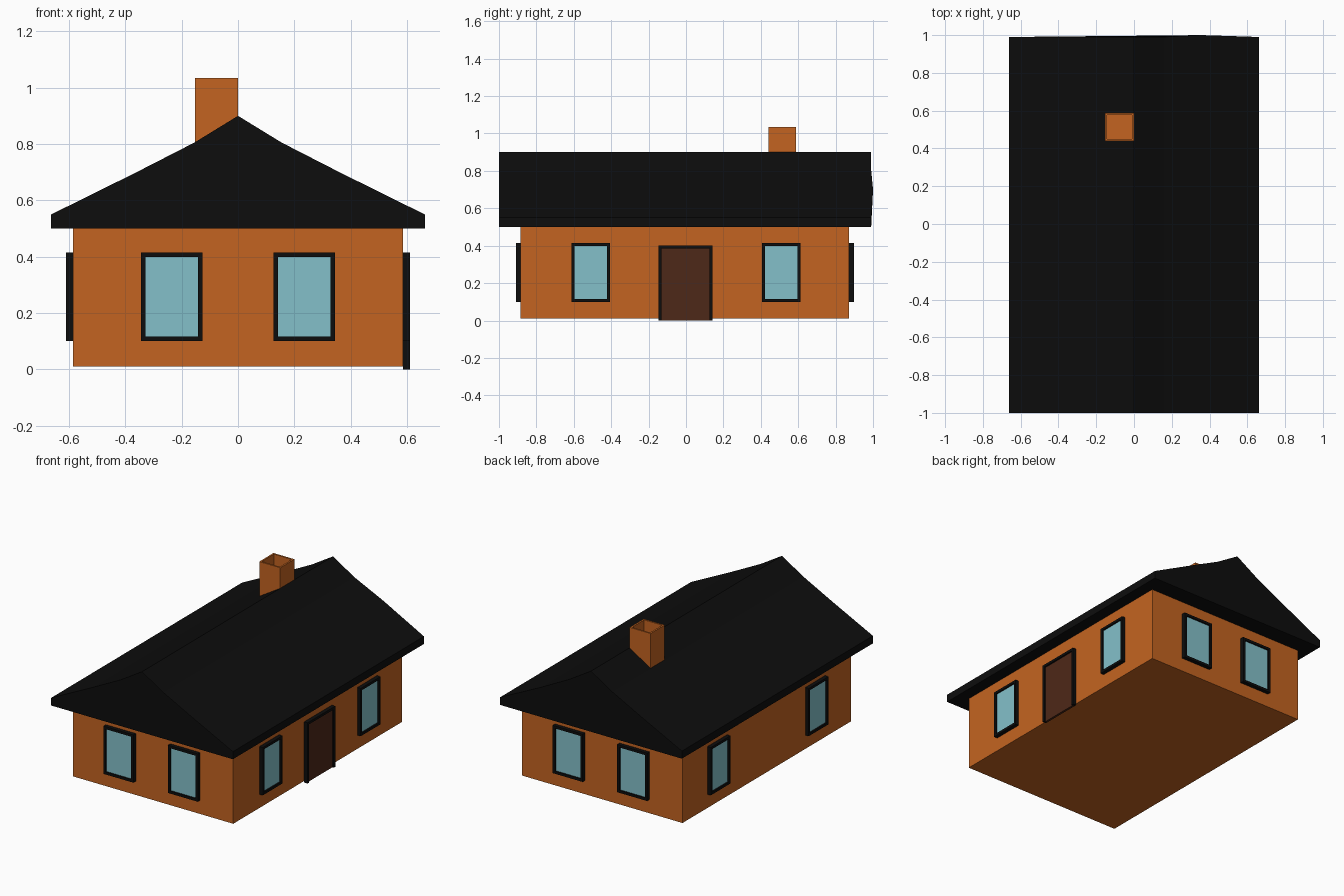
import bpy, bmesh
from math import pi
from mathutils import Matrix, Vector

if "Cube" in bpy.data.objects:
    bpy.data.objects.remove(bpy.data.objects["Cube"])


def material(name, rgb):
    m = bpy.data.materials.new(name)
    m.diffuse_color = (*rgb, 1)
    m.use_nodes = True
    m.node_tree.nodes["Principled BSDF"].inputs["Base Color"].default_value = m.diffuse_color
    return m


BRICK = material("brick", (0.55, 0.127, 0.015))
BLACK = material("black", (0.004, 0.004, 0.004))
GLASS = material("glass", (0.23, 0.53, 0.59))
WOOD = material("wood", (0.076, 0.021, 0.009))


def finish(name, bm, mat, matrix=Matrix()):
    bmesh.ops.recalc_face_normals(bm, faces=bm.faces)
    me = bpy.data.meshes.new(name)
    bm.to_mesh(me)
    bm.free()
    me.materials.append(mat)
    ob = bpy.data.objects.new(name, me)
    ob.matrix_world = matrix
    bpy.context.collection.objects.link(ob)
    return ob


def add_box(bm, lo, hi):
    lo, hi = Vector(lo), Vector(hi)
    size = Matrix.Diagonal((*(hi - lo), 1))
    return bmesh.ops.create_cube(bm, size=1, matrix=Matrix.Translation((lo + hi) / 2) @ size)


def framed_panel(name, wall, u0, u1, z0, z1, mat, sill=True):
    """Frame and pane on a wall; local x runs along the wall, local -y points outwards."""
    b, depth = 0.016, 0.025
    bm = bmesh.new()
    add_box(bm, (u0, -depth, z0), (u0 + b, 0, z1))
    add_box(bm, (u1 - b, -depth, z0), (u1, 0, z1))
    add_box(bm, (u0 + b, -depth, z1 - b), (u1 - b, 0, z1))
    if sill:
        add_box(bm, (u0 + b, -depth, z0), (u1 - b, 0, z0 + b))
    finish(name + "_frame", bm, BLACK, wall)
    bm = bmesh.new()
    add_box(bm, (u0 + b, -depth + 0.01, z0 + (b if sill else 0)), (u1 - b, 0, z1 - b))
    finish(name + "_pane", bm, mat, wall)


# Walls
X, Y0, Y1 = 0.585, -0.885, 0.872
bm = bmesh.new()
add_box(bm, (-X, Y0, 0.01), (X, Y1, 0.5))
finish("walls", bm, BRICK)

# Roof: flared gable profile extruded along y
half = [(0.663, 0.5), (0.663, 0.55), (0.36, 0.70), (0.155, 0.805)]
profile = half + [(0, 0.9)] + [(-x, z) for x, z in reversed(half)]
bm = bmesh.new()
gable = bm.faces.new([bm.verts.new((x, -1, z)) for x, z in profile])
ext = bmesh.ops.extrude_face_region(bm, geom=[gable], use_keep_orig=True)
for v in ext["geom"]:
    if isinstance(v, bmesh.types.BMVert):
        # one slightly bulging point on the back edge
        v.co.y = 1.0 if abs(v.co.x - 0.36) < 0.01 else 0.99
finish("roof", bm, BLACK)

# Chimney with a hollow top
bm = bmesh.new()
add_box(bm, (-0.153, 0.44, 0.75), (0, 0.588, 1.035))
bm.faces.ensure_lookup_table()
top = max(bm.faces, key=lambda f: f.calc_center_median().z)
bmesh.ops.inset_region(bm, faces=[top], thickness=0.016)
hole = bmesh.ops.extrude_face_region(bm, geom=[top])
bmesh.ops.delete(bm, geom=[top], context='FACES_ONLY') if top.is_valid else None
for v in hole["geom"]:
    if isinstance(v, bmesh.types.BMVert):
        v.co.z = 0.94
finish("chimney", bm, BRICK)

# Windows on all four walls
walls = {
    "front": (Matrix.Translation((0, Y0, 0)), 0.126, 0.344),
    "back": (Matrix.Translation((0, Y1, 0)) @ Matrix.Rotation(pi, 4, 'Z'), 0.126, 0.344),
    "right": (Matrix.Translation((X, 0, 0)) @ Matrix.Rotation(pi / 2, 4, 'Z'), 0.407, 0.613),
    "left": (Matrix.Translation((-X, 0, 0)) @ Matrix.Rotation(-pi / 2, 4, 'Z'), 0.407, 0.613),
}
for side, (wall, u0, u1) in walls.items():
    framed_panel(side + "_window_a", wall, u0, u1, 0.10, 0.415, GLASS)
    framed_panel(side + "_window_b", wall, -u1, -u0, 0.10, 0.415, GLASS)

# Door on the right wall
framed_panel("door", walls["right"][0], -0.147, 0.142, 0, 0.40, WOOD, sill=False)
